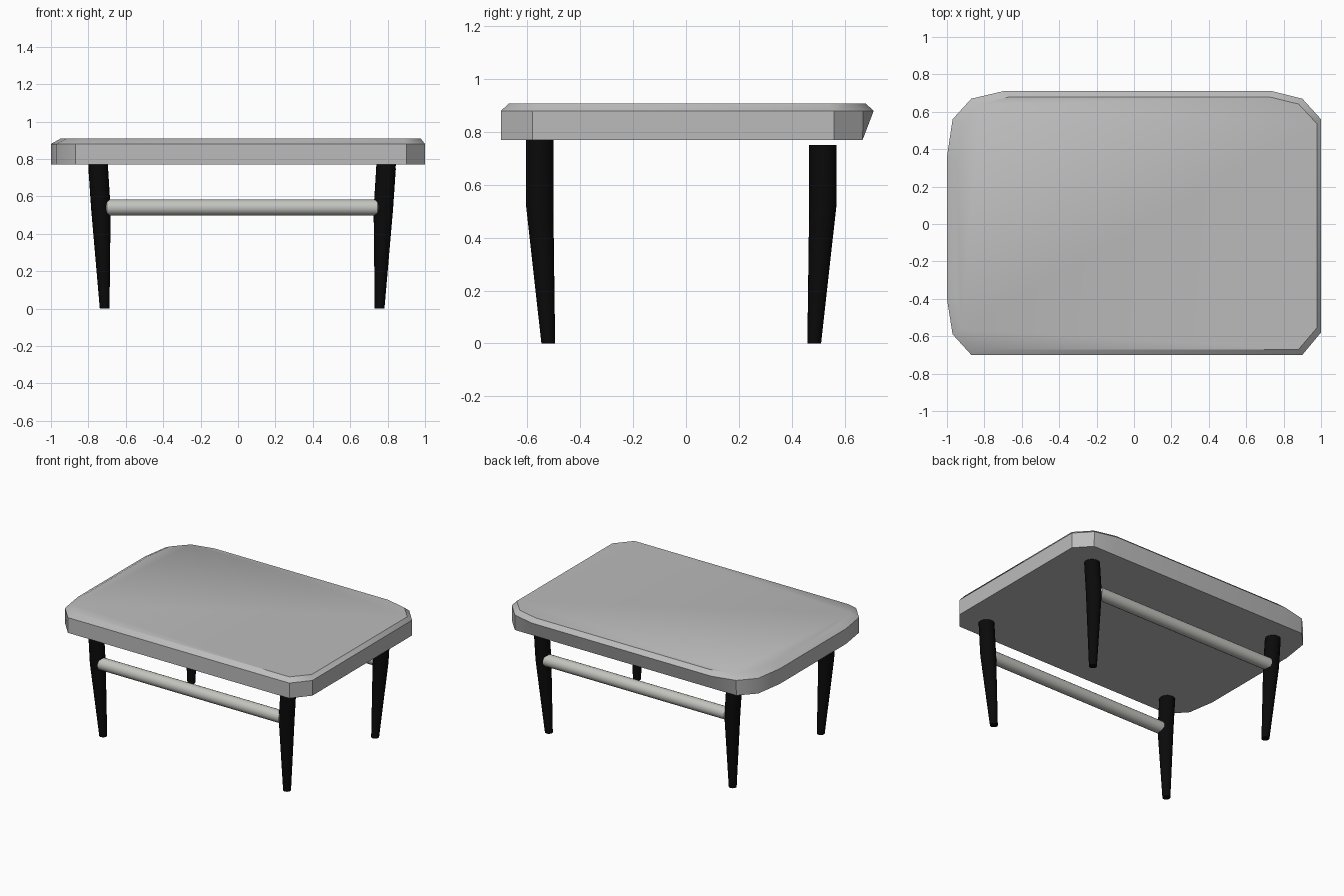
import bpy
import bmesh
import math
from mathutils import Matrix, Vector

cube = bpy.data.objects.get("Cube")
if cube:
    bpy.data.objects.remove(cube)


def material(name, colour):
    mat = bpy.data.materials.new(name)
    mat.use_nodes = True
    rgba = (*colour, 1)
    mat.diffuse_color = rgba
    mat.node_tree.nodes["Principled BSDF"].inputs["Base Color"].default_value = rgba
    return mat


stone = material("stone grey", (0.5, 0.5, 0.5))
metal = material("pale grey", (0.54, 0.55, 0.51))
black = material("black", (0.003, 0.003, 0.003))


def loft(name, rings, mat, angle):
    """Skin a stack of matching rings and close both ends."""
    bm = bmesh.new()
    loops = [[bm.verts.new(p) for p in ring] for ring in rings]
    n = len(loops[0])
    for low, high in zip(loops, loops[1:]):
        for i in range(n):
            j = (i + 1) % n
            bm.faces.new((low[i], low[j], high[j], high[i]))
    bm.faces.new(loops[0][::-1])
    bm.faces.new(loops[-1])
    bmesh.ops.recalc_face_normals(bm, faces=bm.faces)
    mesh = bpy.data.meshes.new(name)
    bm.to_mesh(mesh)
    bm.free()
    mesh.materials.append(mat)
    obj = bpy.data.objects.new(name, mesh)
    bpy.context.collection.objects.link(obj)
    bpy.ops.object.select_all(action="DESELECT")
    obj.select_set(True)
    bpy.context.view_layer.objects.active = obj
    bpy.ops.object.shade_smooth_by_angle(angle=math.radians(angle))
    return obj


def circle(centre, radius, along_x=False, sides=20):
    pts = []
    for i in range(sides):
        a = math.tau * i / sides
        u, v = radius * math.cos(a), radius * math.sin(a)
        pts.append(Vector(centre) + Vector((0, u, v) if along_x else (u, v, 0)))
    return pts


# Tabletop: clipped corners, chamfered top edge, back face leaning inward below
outline = [(-0.87, -0.70), (0.90, -0.70), (1, -0.58), (1, 0.56), (0.90, 0.67),
           (0.74, 0.71), (-0.70, 0.71), (-0.87, 0.67), (-0.97, 0.56),
           (-1, 0.36), (-1, -0.40), (-0.97, -0.59)]
bottom = [(x, min(y, 0.668), 0.77) for x, y in outline]
rim = [(x, y, 0.88) for x, y in outline]
upper = [(x * 0.978 if x > 0 else x * 0.95, y * 0.957, 0.908) for x, y in outline]
loft("tabletop", [bottom, rim, upper], stone, 35)

# Four splayed legs and the two rails that join them
for depth, sy, top in (("front", -1, 0.772), ("back", 1, 0.75)):
    for side, sx in (("left", 1), ("right", -1)):
        def at(x, y, z):
            return (0.022 + sx * x, -0.018 + sy * y, z)
        loft(f"{depth}_{side}_leg",
             [circle(at(0.735, 0.503, 0), 0.026),
              circle(at(0.755, 0.536, 0.53), 0.052),
              circle(at(0.77, 0.536, top), 0.052)], black, 30)
    y = -0.018 + sy * 0.543
    loft(f"{depth}_rail",
         [circle((x, y, 0.54), r, True)
          for x, r in ((-0.735, 0.006), (-0.70, 0.043), (0.746, 0.043), (0.778, 0.006))],
         metal, 30)
